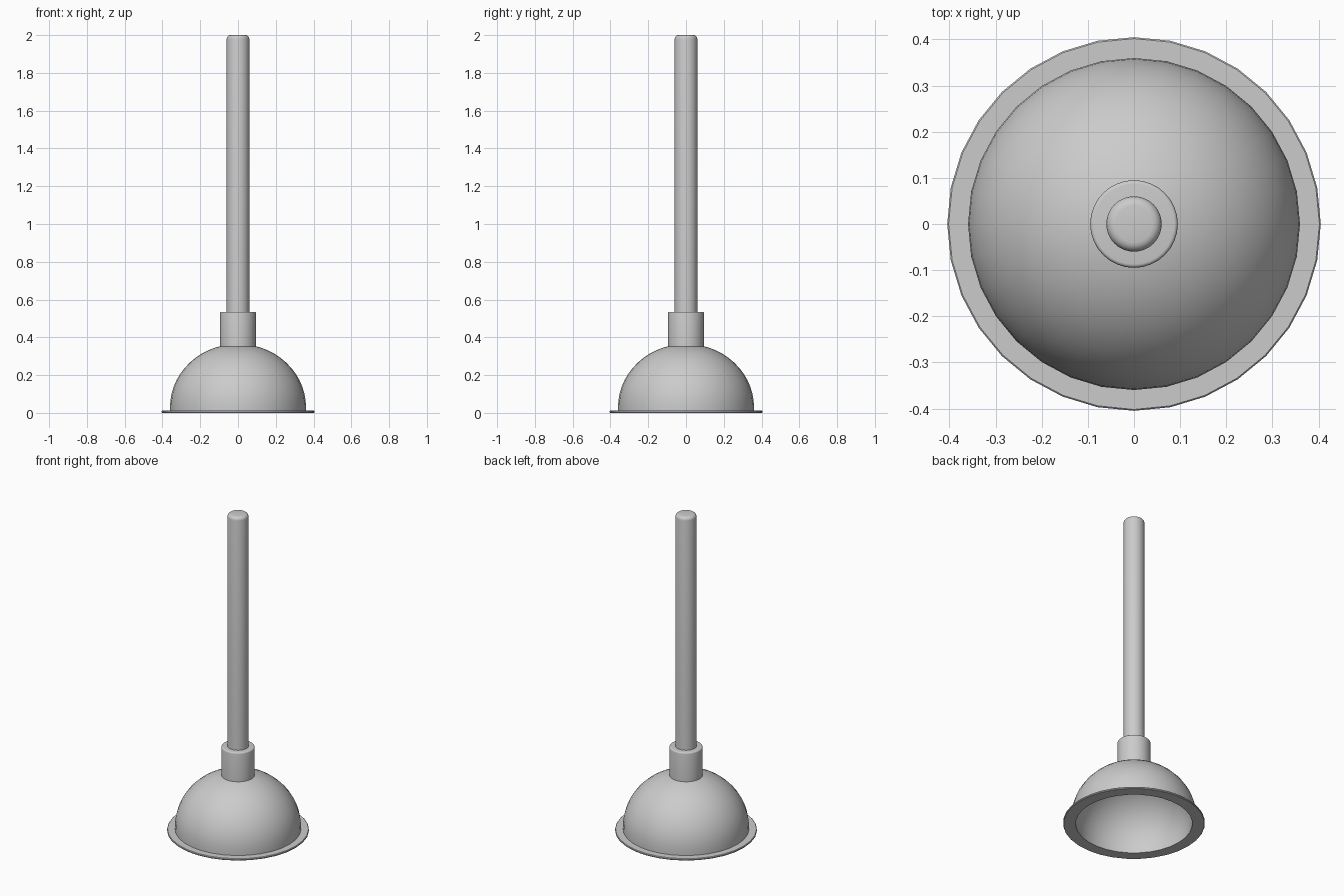
import bpy, bmesh, math

if "Cube" in bpy.data.objects:
    bpy.data.objects.remove(bpy.data.objects["Cube"])

SEGMENTS = 32


def lathe(name, profile):
    """Spin a closed (radius, z) profile about the z axis."""
    bm = bmesh.new()
    verts = [bm.verts.new((r, 0, z)) for r, z in profile]
    edges = [bm.edges.new(pair) for pair in zip(verts, verts[1:])]
    if profile[0][0] > 0:
        edges.append(bm.edges.new((verts[-1], verts[0])))
    bmesh.ops.spin(bm, geom=verts + edges, cent=(0, 0, 0), axis=(0, 0, 1),
                   angle=math.tau, steps=SEGMENTS, use_duplicate=False)
    bmesh.ops.remove_doubles(bm, verts=bm.verts[:], dist=1e-5)
    bmesh.ops.recalc_face_normals(bm, faces=bm.faces[:])
    mesh = bpy.data.meshes.new(name)
    bm.to_mesh(mesh)
    bm.free()
    obj = bpy.data.objects.new(name, mesh)
    bpy.context.collection.objects.link(obj)
    bpy.ops.object.select_all(action='DESELECT')
    obj.select_set(True)
    bpy.context.view_layer.objects.active = obj
    bpy.ops.object.shade_smooth_by_angle(angle=math.radians(35))
    return obj


def arc(radius, height, base, steps=14):
    """Quarter ellipse from the rim up to the axis."""
    pts = []
    for i in range(steps + 1):
        a = math.pi / 2 * i / steps
        pts.append((radius * math.cos(a) if i < steps else 0.0,
                    base + height * math.sin(a)))
    return pts


def rod(name, radius, bottom, top, bevel):
    """Solid cylinder with a rounded top edge."""
    pts = [(0, bottom), (radius, bottom)]
    for i in range(5):
        a = math.pi / 2 * i / 4
        pts.append((radius - bevel + bevel * math.cos(a),
                    top - bevel + bevel * math.sin(a)))
    return lathe(name, pts + [(0, top)])


# Rubber cup: hollow dome with a thin flat flange
outer = arc(0.36, 0.335, 0.03)
inner = arc(0.333, 0.31, 0.03)
flange = [(0.333, 0), (0.402, 0), (0.405, 0.003), (0.405, 0.009),
          (0.402, 0.012), (0.36, 0.012)]
lathe("rubber_cup", inner[::-1] + flange + outer)

# Collar gripping the handle
rod("collar", 0.095, 0.345, 0.535, 0.008)

# Long handle
rod("handle", 0.06, 0.36, 2.0, 0.02)
